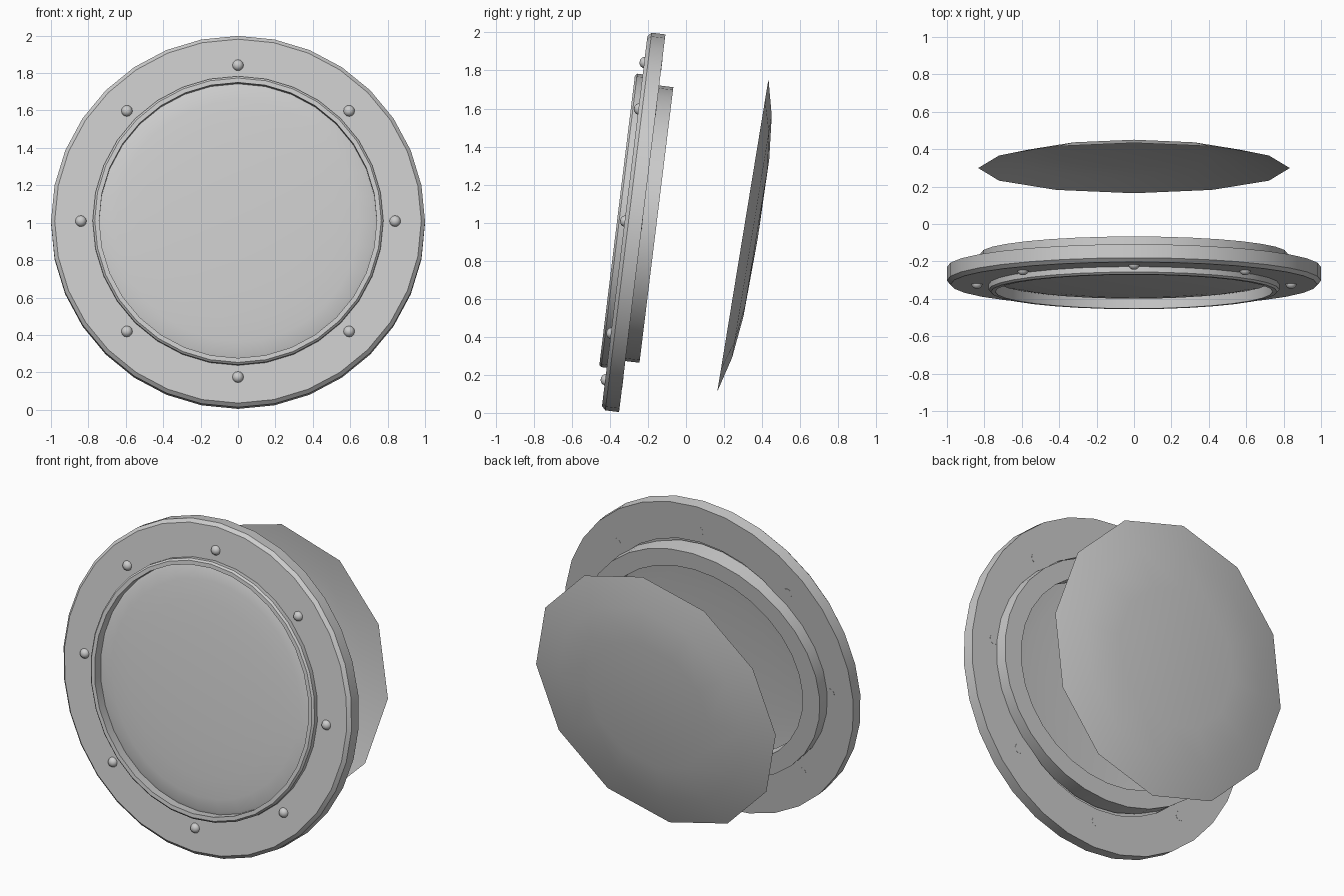
import bpy, bmesh, math
from mathutils import Matrix, Vector

if "Cube" in bpy.data.objects:
    bpy.data.objects.remove(bpy.data.objects["Cube"])

TILT = math.radians(7)
LENS_TILT = math.radians(9.3)


def frame(y, z, tilt):
    # local x stays, local y goes up, local z points to the front
    return Matrix.Translation((0, y, z)) @ Matrix.Rotation(math.pi / 2 - tilt, 4, 'X')


def lathe(bm, profile, n, closed=True, sy=1.0, at=(0, 0)):
    """Spin (radius, height) points about local z; sy squashes local y."""
    rings = []
    for r, h in profile:
        if r == 0:
            rings.append([bm.verts.new((at[0], at[1], h))] * n)
        else:
            rings.append([bm.verts.new((at[0] + r * math.cos(2 * math.pi * i / n),
                                        at[1] + sy * r * math.sin(2 * math.pi * i / n), h))
                          for i in range(n)])
    count = len(rings) if closed else len(rings) - 1
    for k in range(count):
        a, b = rings[k], rings[(k + 1) % len(rings)]
        for i in range(n):
            j = (i + 1) % n
            corners = list(dict.fromkeys((a[i], a[j], b[j], b[i])))
            if len(corners) > 2:
                bm.faces.new(corners)


def finish(name, bm, matrix):
    bmesh.ops.recalc_face_normals(bm, faces=bm.faces)
    me = bpy.data.meshes.new(name)
    bm.to_mesh(me)
    bm.free()
    ob = bpy.data.objects.new(name, me)
    bpy.context.collection.objects.link(ob)
    ob.matrix_world = matrix
    bpy.ops.object.select_all(action='DESELECT')
    ob.select_set(True)
    bpy.context.view_layer.objects.active = ob
    bpy.ops.object.shade_smooth_by_angle(angle=math.radians(30))
    return ob


window = frame(-0.23, 0.997, TILT)

# outer flange with a bevelled front edge
bm = bmesh.new()
lathe(bm, [(0.765, 0), (1, 0), (1, 0.073), (0.98, 0.093), (0.765, 0.093)], 32)
finish("flange", bm, window)

# raised inner bezel
bm = bmesh.new()
lathe(bm, [(0.742, 0.02), (0.777, 0.02), (0.777, 0.122), (0.766, 0.133), (0.742, 0.133)], 32)
finish("bezel", bm, window)

# wall sleeve behind the flange, slightly wider than tall
bm = bmesh.new()
lathe(bm, [(0.70, -0.075), (0.82, -0.075), (0.82, 0.05), (0.70, 0.05)], 32, sy=0.89)
finish("sleeve", bm, window)

# gently bulging glass
bm = bmesh.new()
glass = [(0.75 * math.sin(a), 0.07 + 0.042 * math.cos(a))
         for a in (math.pi / 2 * k / 6 for k in range(6, 0, -1))] + [(0, 0.112)]
lathe(bm, glass, 32, closed=False)
finish("glass", bm, window)

# eight domed bolts
bm = bmesh.new()
for k in range(8):
    a = k * math.pi / 4
    lathe(bm, [(0, -0.001), (0.03, -0.001), (0.03, 0.095), (0.024, 0.107), (0.013, 0.115), (0, 0.117)],
          12, closed=False, at=(0.84 * math.cos(a), 0.84 * math.sin(a)))
finish("bolts", bm, window)

# twelve-sided shallow backing dish, bulging to the back
bm = bmesh.new()
lathe(bm, [(0.833, 0), (0.645, -0.048), (0.42, -0.072), (0, -0.08)], 12, closed=False)
for f in bm.faces:
    f.normal_update()
dish = finish("backing_dish", bm, frame(0.299, 0.934, LENS_TILT))
# make the outside of the dish face backwards
if dish.data.polygons[-1].normal.z > 0:
    dish.data.flip_normals()
